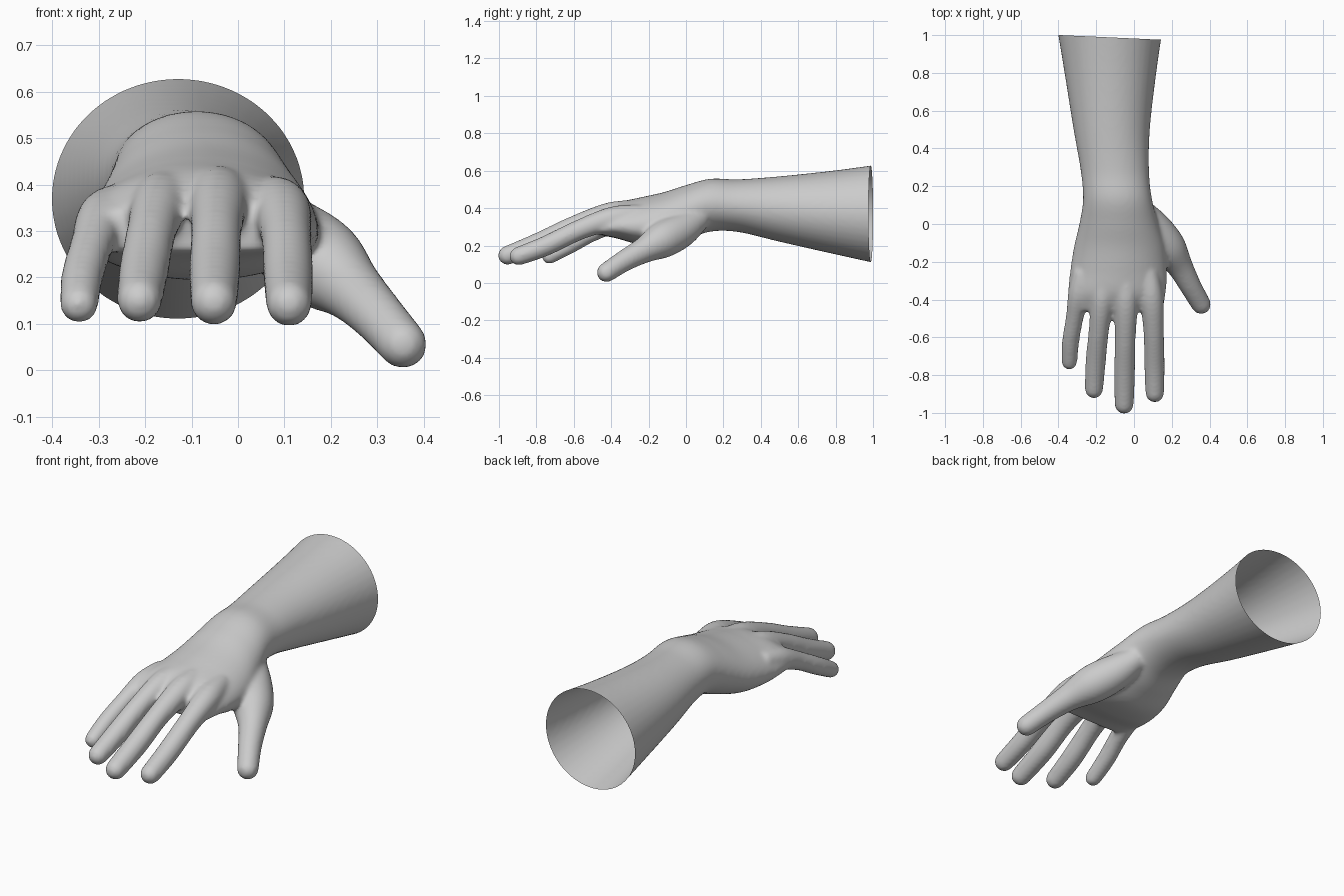
import bpy, bmesh, math
from mathutils import Vector

if "Cube" in bpy.data.objects:
    bpy.data.objects.remove(bpy.data.objects["Cube"])

bm = bmesh.new()


def spline(rows, steps=6):
    """Smooth curve through rows of numbers (Catmull-Rom)."""
    pts = [rows[0]] + rows + [rows[-1]]
    out = []
    for i in range(1, len(pts) - 2):
        p0, p1, p2, p3 = pts[i - 1:i + 3]
        for s in range(steps):
            t = s / steps
            out.append([0.5 * (2 * b + (c - a) * t + (2 * a - 5 * b + 4 * c - d) * t * t
                               + (3 * b - a - 3 * c + d) * t ** 3)
                        for a, b, c, d in zip(p0, p1, p2, p3)])
    return out + [list(rows[-1])]


def loft(rings):
    """Closed skin through rings that share one point count."""
    loops = [[bm.verts.new(p) for p in ring] for ring in rings]
    n = len(loops[0])
    faces = [bm.faces.new((a[i], a[(i + 1) % n], b[(i + 1) % n], b[i]))
             for a, b in zip(loops, loops[1:]) for i in range(n)]
    faces += [bm.faces.new(loops[0]), bm.faces.new(loops[-1])]
    bmesh.ops.recalc_face_normals(bm, faces=faces)


def limb(rows, n=40):
    """Rows: y, left x, right x, bottom z, top z, arch of the cross-section."""
    rings = []
    for y, x0, x1, z0, z1, arch in spline(rows):
        ring = []
        for i in range(n):
            a = math.tau * i / n
            u, w = math.cos(a), math.sin(a)
            ring.append(((x0 + x1) / 2 + u * (x1 - x0) / 2, y,
                         (z0 + z1) / 2 + w * (z1 - z0) / 2 - arch * u * u))
        rings.append(ring)
    loft(rings)


def digit(rows, n=24):
    """Rows: x, y, z, radius; the last end is rounded."""
    path = spline(rows)
    rings = []

    def ring(c, t, r):
        side = t.cross(Vector((0, 0, 1))).normalized()
        up = side.cross(t)
        rings.append([c + r * (math.cos(math.tau * i / n) * side
                               + math.sin(math.tau * i / n) * up) for i in range(n)])

    for i, p in enumerate(path):
        a, b = path[max(i - 1, 0)], path[min(i + 1, len(path) - 1)]
        t = (Vector(b[:3]) - Vector(a[:3])).normalized()
        ring(Vector(p[:3]), t, p[3])
    tip, r = Vector(path[-1][:3]), path[-1][3]
    for deg in (18, 36, 54, 70, 82):
        a = math.radians(deg)
        ring(tip + t * r * math.sin(a), t, r * math.cos(a))
    loft(rings)


# Forearm, wrist and palm
limb([
    (1.06, -0.411, 0.156, 0.095, 0.638, 0),
    (0.80, -0.368, 0.118, 0.152, 0.602, 0),
    (0.50, -0.320, 0.084, 0.220, 0.570, 0),
    (0.28, -0.282, 0.080, 0.272, 0.554, 0),
    (0.13, -0.270, 0.096, 0.274, 0.557, 0),
    (0.00, -0.290, 0.130, 0.230, 0.523, 0.01),
    (-0.12, -0.318, 0.165, 0.195, 0.485, 0.02),
    (-0.25, -0.338, 0.175, 0.205, 0.456, 0.03),
    (-0.37, -0.350, 0.168, 0.238, 0.428, 0.03),
    (-0.46, -0.340, 0.150, 0.255, 0.375, 0.03),
])

# Little, ring, middle and index fingers
digit([(-0.270, -0.25, 0.350, 0.050), (-0.292, -0.37, 0.325, 0.056),
       (-0.315, -0.50, 0.268, 0.047), (-0.335, -0.62, 0.202, 0.046),
       (-0.342, -0.73, 0.142, 0.042)])
digit([(-0.150, -0.25, 0.375, 0.055), (-0.167, -0.39, 0.362, 0.062),
       (-0.186, -0.56, 0.300, 0.054), (-0.203, -0.73, 0.212, 0.054),
       (-0.212, -0.875, 0.150, 0.049)])
digit([(-0.040, -0.25, 0.385, 0.055), (-0.042, -0.40, 0.368, 0.065),
       (-0.046, -0.60, 0.303, 0.055), (-0.050, -0.78, 0.217, 0.056),
       (-0.052, -0.955, 0.147, 0.051)])
digit([(0.070, -0.25, 0.365, 0.055), (0.092, -0.39, 0.345, 0.064),
       (0.104, -0.56, 0.288, 0.055), (0.108, -0.75, 0.198, 0.054),
       (0.110, -0.895, 0.143, 0.050)])

# Thumb with its fleshy base
digit([(0.04, 0.08, 0.350, 0.060), (0.105, -0.02, 0.285, 0.092),
       (0.178, -0.125, 0.230, 0.098), (0.243, -0.225, 0.175, 0.070),
       (0.300, -0.33, 0.118, 0.058), (0.355, -0.425, 0.056, 0.053)])

mesh = bpy.data.meshes.new("hand_and_forearm")
bm.to_mesh(mesh)
bm.free()
hand = bpy.data.objects.new("hand_and_forearm", mesh)
bpy.context.collection.objects.link(hand)
bpy.context.view_layer.objects.active = hand
hand.select_set(True)

# Merge all parts into one soft skin
remesh = hand.modifiers.new("merge", 'REMESH')
remesh.mode = 'VOXEL'
remesh.voxel_size = 0.01
soften = hand.modifiers.new("soften", 'SMOOTH')
soften.factor = 0.5
soften.iterations = 14
bpy.ops.object.convert(target='MESH')

# Cut the forearm open at the elbow end
mesh = hand.data
bm = bmesh.new()
bm.from_mesh(mesh)
bmesh.ops.bisect_plane(bm, geom=bm.verts[:] + bm.edges[:] + bm.faces[:], dist=1e-5,
                       plane_co=(-0.13, 0.988, 0.37), plane_no=(0.046, 1, 0),
                       clear_outer=True)
bm.to_mesh(mesh)
bm.free()

skin = bpy.data.materials.new("plain_grey")
skin.diffuse_color = (0.6, 0.6, 0.6, 1)
skin.use_nodes = True
skin.node_tree.nodes["Principled BSDF"].inputs["Base Color"].default_value = skin.diffuse_color
mesh.materials.clear()
mesh.materials.append(skin)
bpy.ops.object.shade_smooth_by_angle(angle=math.radians(60))
